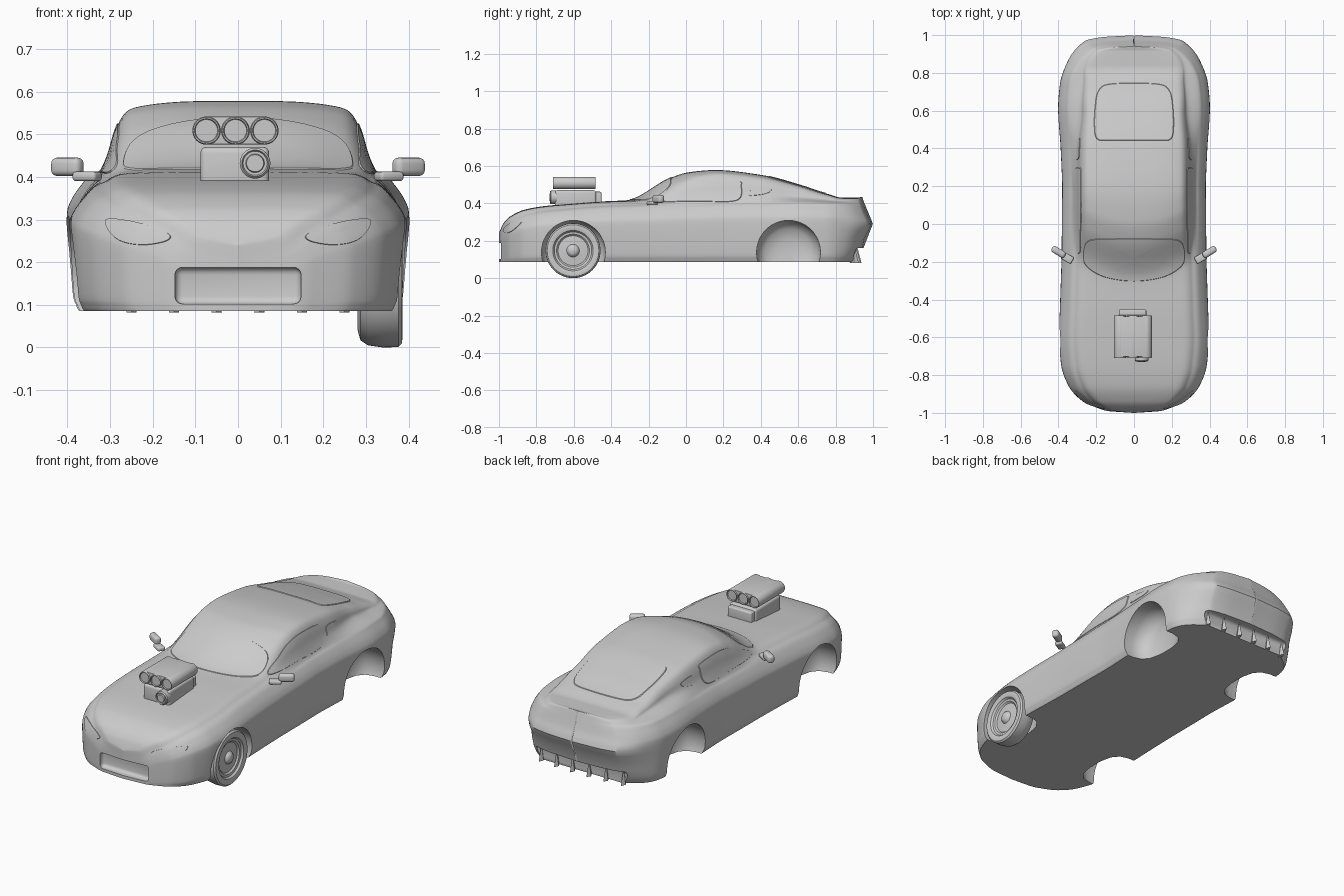
import bpy, bmesh, math
from mathutils import Vector
from mathutils.bvhtree import BVHTree

if "Cube" in bpy.data.objects:
    bpy.data.objects.remove(bpy.data.objects["Cube"])


def finish(bm, name, angle=35):
    me = bpy.data.meshes.new(name)
    bm.to_mesh(me)
    bm.free()
    ob = bpy.data.objects.new(name, me)
    bpy.context.collection.objects.link(ob)
    smooth(ob, angle)
    return ob


def smooth(ob, angle=35):
    bpy.ops.object.select_all(action='DESELECT')
    ob.select_set(True)
    bpy.context.view_layer.objects.active = ob
    bpy.ops.object.shade_smooth_by_angle(angle=math.radians(angle))


def interp(keys, u, c=1):
    """Monotone cubic interpolation of column c."""
    n = len(keys)
    u = min(max(u, keys[0][0]), keys[-1][0])
    d = [(keys[i + 1][c] - keys[i][c]) / (keys[i + 1][0] - keys[i][0]) for i in range(n - 1)]
    m = [d[0]] + [2 * a * b / (a + b) if a * b > 0 else 0 for a, b in zip(d, d[1:])] + [d[-1]]
    i = max(j for j in range(n - 1) if keys[j][0] <= u)
    h = keys[i + 1][0] - keys[i][0]
    t = (u - keys[i][0]) / h
    return ((1 + 2 * t) * (1 - t) ** 2 * keys[i][c] + t * (1 - t) ** 2 * h * m[i]
            + t * t * (3 - 2 * t) * keys[i + 1][c] + t * t * (t - 1) * h * m[i + 1])


def ramp(a, b, u):
    t = min(max((u - a) / (b - a), 0), 1)
    return t * t * (3 - 2 * t)


def spline(p, n):
    """Catmull-Rom through p[1]..p[-2]."""
    out = []
    for a, b, c, d in zip(p, p[1:], p[2:], p[3:]):
        for k in range(n):
            t = k / n
            out.append(tuple(0.5 * (2 * b[i] + (c[i] - a[i]) * t + (2 * a[i] - 5 * b[i] + 4 * c[i] - d[i]) * t * t
                                    + (3 * b[i] - a[i] - 3 * c[i] + d[i]) * t ** 3) for i in (0, 1)))
    return out + [p[-2]]


def lathe(name, prof, centre, axis='x', n=48):
    """Spin (offset, radius) points about an axis through centre."""
    bm = bmesh.new()
    rings = []
    for a, r in prof:
        ring = []
        for k in range(n):
            c, s = r * math.cos(2 * math.pi * k / n), r * math.sin(2 * math.pi * k / n)
            ring.append(bm.verts.new(Vector(centre) + Vector((a, c, s) if axis == 'x' else (c, a, s))))
        rings.append(ring)
    for p, q in zip(rings, rings[1:]):
        for k in range(n):
            bm.faces.new((p[k], p[(k + 1) % n], q[(k + 1) % n], q[k]))
    bmesh.ops.remove_doubles(bm, verts=bm.verts, dist=1e-5)
    bmesh.ops.recalc_face_normals(bm, faces=bm.faces)
    return finish(bm, name)


def box(name, lo, hi, bevel=0.01, rot=0):
    lo, hi = Vector(lo), Vector(hi)
    bm = bmesh.new()
    bmesh.ops.create_cube(bm, size=1)
    bmesh.ops.scale(bm, vec=hi - lo, verts=bm.verts)
    bmesh.ops.bevel(bm, geom=bm.edges[:], offset=bevel, segments=4, profile=0.5, affect='EDGES')
    ob = finish(bm, name)
    ob.location = (lo + hi) / 2
    ob.rotation_euler.z = rot
    return ob


# Body stations: y, half width, belt height, top height, cabin narrowing
KEYS = [(-1, .003, .20, .24, 1), (-.99, .14, .225, .265, 1), (-.975, .19, .255, .295, 1),
        (-.94, .27, .29, .33, 1), (-.86, .345, .33, .367, 1), (-.75, .385, .352, .386, 1),
        (-.6, .398, .366, .399, 1), (-.45, .392, .378, .41, 1), (-.3, .384, .387, .418, 1),
        (-.26, .383, .39, .432, 1), (-.085, .382, .396, .535, 1), (.02, .381, .4, .567, 1),
        (.155, .38, .402, .578, 1), (.395, .388, .405, .553, .97), (.61, .402, .405, .497, .88),
        (.74, .392, .402, .455, .88), (.86, .352, .4, .43, .95), (.97, .26, .397, .43, 1),
        (.99, .17, .395, .433, 1), (1, .003, .395, .435, 1)]
# Cross-section fractions: below the belt, then the cabin
LOWER = [(.94, 0), (.962, .05), (.985, .17), (1, .66), (.975, .81), (.905, .94), (.855, 1)]
UPPER = [(.80, .28), (.753, .62), (.696, .84), (.6, .93), (.356, .99), (0, 1)]
TAIL = [(.085, .92), (.18, .955), (.23, .965), (.28, 1), (.35, .972), (.44, .94)]
FLOOR = .085


def section(u):
    w, s, t, k = (interp(KEYS, u, c) for c in (1, 2, 3, 4))
    p = [(x * w, FLOOR + z * (s - FLOOR)) for x, z in LOWER]
    p += [(x * w * k, s + z * (t - s)) for x, z in UPPER]
    half = spline([(p[0][0] * .98, FLOOR)] + p + [(-p[-2][0], p[-2][1])], 4)
    bow = .12 * ramp(-.5, -.25, u) * (1 - ramp(-.1, .3, u))
    tail = ramp(.75, 1, u)
    return [Vector((x, u + bow * min(1, (x / .33) ** 2) + tail * (interp(TAIL, z) - 1), z))
            for x, z in half + [(-x, z) for x, z in half[-2::-1]]]


# Body shell
bm = bmesh.new()
N = 170
rows = [[bm.verts.new(v) for v in section(-math.cos(math.pi * i / N))] for i in range(N + 1)]
for a, b in zip(rows, rows[1:]):
    for k in range(len(a)):
        j = (k + 1) % len(a)
        bm.faces.new((a[k], a[j], b[j], b[k]))
bm.faces.new(rows[0])
bm.faces.new(rows[-1])
bmesh.ops.recalc_face_normals(bm, faces=bm.faces)
bvh = BVHTree.FromBMesh(bm)
body = finish(bm, "car_body")

# Wheel arches, front intake and rear undercut
cutters = [box("intake_cutter", (-.148, -1.06, .102), (.148, -.962, .188), .018),
           box("rear_cutter", (-.28, .895, .0), (.28, 1.1, .16), .02)]
for s in (1, -1):
    for y in (-.602, .548):
        prof = [(.5, 0), (.5, .172), (.33, .17), (.285, .158), (.255, .125), (.24, .07), (.236, 0)]
        cutters.append(lathe("arch_cutter", [(s * a, r) for a, r in prof], (0, y, .138)))
for c in cutters:
    c.hide_render = True
    mod = body.modifiers.new("cut", 'BOOLEAN')
    mod.operation = 'DIFFERENCE'
    mod.solver = 'EXACT'
    mod.object = c
    bpy.context.view_layer.objects.active = body
    bpy.ops.object.modifier_apply(modifier=mod.name)
for c in cutters:
    bpy.data.objects.remove(c)
smooth(body)


def pane(name, pts, start, direction):
    """Thin panel laid onto the body by projecting an outline."""
    line = spline([pts[-1]] + pts + pts[:2], 6)[:-1]
    c = [sum(p[i] for p in line) / len(line) for i in (0, 1)]
    d = Vector(direction)
    bm = bmesh.new()
    rings = []
    for f, off in ((1, -.003), (.97, .003), (.8, .003), (.6, .003), (.4, .003), (.2, .003), (.02, .003)):
        ring = []
        for p in line:
            o = Vector(start(*(c[i] + f * (p[i] - c[i]) for i in (0, 1))))
            hit, nor = bvh.ray_cast(o, d)[:2]
            if hit is None:
                hit, nor = bvh.find_nearest(o + d)[:2]
            ring.append(bm.verts.new(hit + nor * off))
        rings.append(ring)
    for a, b in zip(rings, rings[1:]):
        for k in range(len(a)):
            j = (k + 1) % len(a)
            bm.faces.new((a[k], a[j], b[j], b[k]))
    bm.faces.new(rings[-1])
    bm.normal_update()
    for f in bm.faces:
        if f.normal.dot(d) > 0:
            f.normal_flip()
    return finish(bm, name)


# Windows and headlights
half = [(.15, -.285), (.245, -.235), (.275, -.175), (.25, -.09), (.13, -.077)]
pane("windscreen", [(0, -.305)] + half + [(-x, y) for x, y in half[::-1]], lambda a, b: (a, b, 2), (0, 0, -1))
half = [(.12, .44), (.195, .445), (.213, .5), (.21, .62), (.19, .71), (.12, .745)]
pane("rear_window", half + [(-x, y) for x, y in half[::-1]], lambda a, b: (a, b, 2), (0, 0, -1))
SIDE = [(-.16, .412), (-.06, .468), (.02, .505), (.125, .525), (.28, .519), (.3, .495), (.275, .414), (.06, .41)]
QUARTER = [(.355, .485), (.41, .485), (.457, .474), (.43, .452), (.345, .44), (.34, .455)]
LAMP = [(.31, .3), (.26, .298), (.19, .28), (.157, .262), (.17, .248), (.22, .24), (.27, .247), (.302, .27)]
for s, side in ((1, "right"), (-1, "left")):
    pane(side + "_door_window", SIDE, lambda a, b: (s, a, b), (-s, 0, 0))
    pane(side + "_quarter_window", QUARTER, lambda a, b: (s, a, b), (-s, 0, 0))
    pane(side + "_headlight", LAMP, lambda a, b: (s * a, -2, b), (0, 1, 0))
    # Door mirrors
    x0, x1 = sorted((s * .36, s * .44))
    box(side + "_mirror", (x0, -.166, .402), (x1, -.13, .445), .014, s * math.radians(32))
    x0, x1 = sorted((s * .322, s * .385))
    box(side + "_mirror_stalk", (x0, -.2, .39), (x1, -.16, .412), .008, s * math.radians(30))

# Single front wheel
lathe("front_wheel", [(.384, 0), (.384, .016), (.376, .028), (.366, .034), (.362, .08), (.37, .088), (.372, .1),
                      (.382, .108), (.386, .122), (.384, .138), (.376, .146), (.34, .147), (.305, .142),
                      (.287, .13), (.28, .105), (.285, .08), (.285, 0)], (0, -.604, .147), 'x', 64)

# Engine blower rising through the hood
box("blower_base", (-.088, -.7, .37), (.073, -.48, .47), .014)
box("blower_rear_plate", (-.08, -.49, .39), (.065, -.452, .462), .008)
lathe("blower_pulley", [(-.73, 0), (-.73, .02), (-.722, .022), (-.722, .028), (-.728, .031), (-.722, .036),
                        (-.69, .036), (-.69, 0)], (.04, 0, .432), 'y', 32)
box("scoop_core", (-.074, -.702, .476), (.062, -.49, .541), .002)
for x in (-.074, -.006, .062):
    lathe("scoop_tube", [(-.704, 0), (-.704, .026), (-.71, .028), (-.71, .031), (-.704, .033), (-.49, .033),
                         (-.484, .031), (-.484, .028), (-.49, .026), (-.49, 0)], (x, 0, .5085), 'y', 32)

# Rear diffuser fins
for i in range(6):
    x = -.25 + .1 * i
    bm = bmesh.new()
    bmesh.ops.create_cone(bm, cap_ends=True, segments=4, radius1=.02, radius2=.002, depth=.08)
    bmesh.ops.scale(bm, vec=(.6, 1.2, 1), verts=bm.verts)
    bmesh.ops.translate(bm, vec=(x, .915 - .25 * x * x, .122), verts=bm.verts)
    finish(bm, "diffuser_fin")
